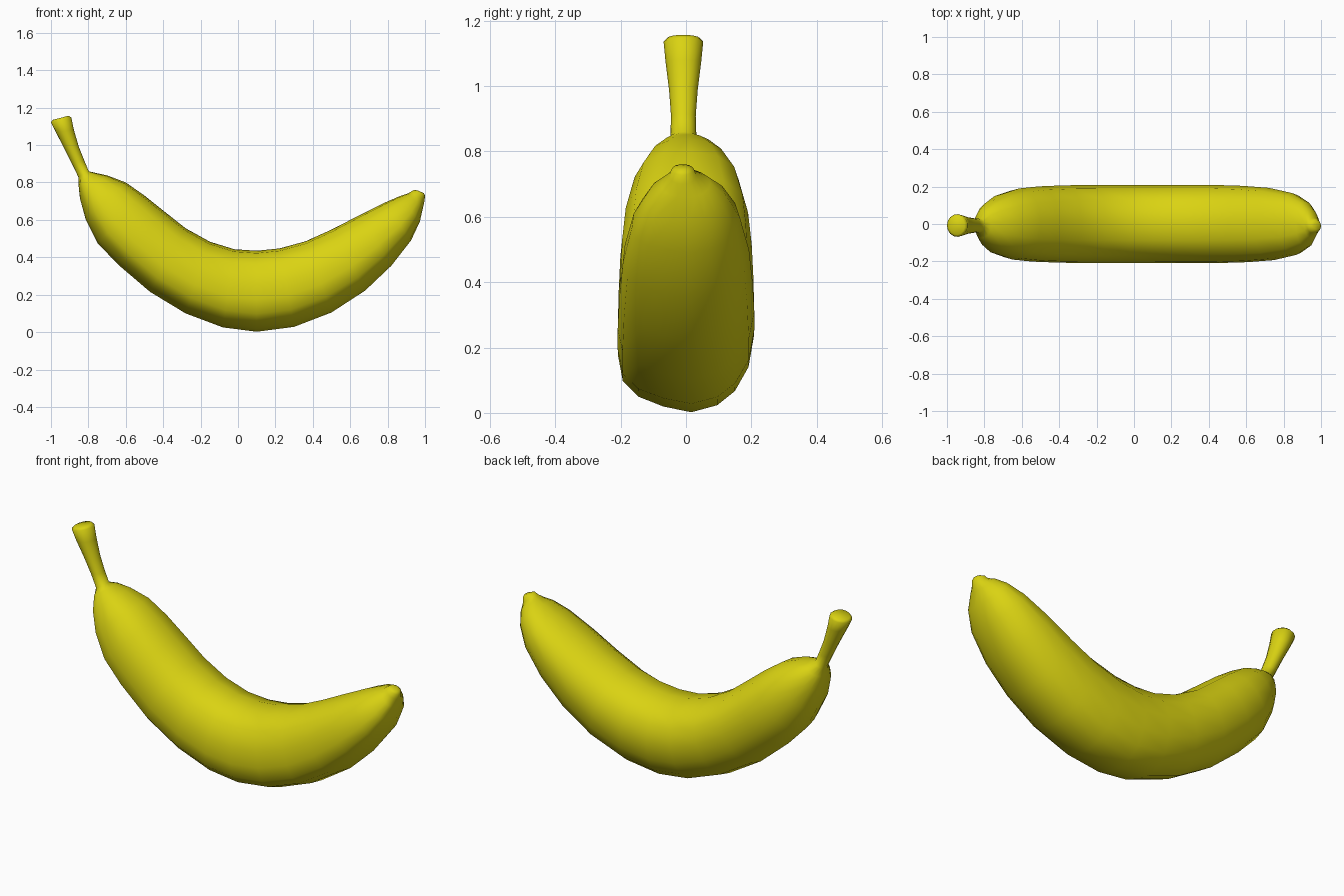
import bpy, bmesh, math
from mathutils import Vector

# Ridged skin section: (sideways -1..1, outer 0 to inner 1)
SKIN = [(.08, 0), (.46, .05), (.72, .15), (.92, .32), (1, .54), (.91, .76), (.6, .93), (.1, 1),
        (-.42, .97), (-.8, .83), (-.97, .6), (-1, .4), (-.93, .22), (-.7, .11), (-.33, .04)]
N = len(SKIN)
ROUND = [(math.sin(2 * math.pi * i / N), .5 - .5 * math.cos(2 * math.pi * i / N)) for i in range(N)]

# Stations: inner edge x, z, outer edge x, z, half width
STEM = [(-.905, 1.157, -.99, 1.135, .05), (-.89, 1.147, -1.0, 1.122, .061),
        (-.876, 1.08, -.975, 1.07, .055), (-.85, .99, -.93, .985, .044),
        (-.82, .915, -.888, .90, .038), (-.797, .86, -.854, .83, .04)]
BODY = [(-.765, .852, -.853, .79, .075), (-.70, .838, -.845, .715, .118), (-.60, .80, -.815, .605, .162),
        (-.50, .73, -.75, .475, .19), (-.40, .65, -.64, .36, .201), (-.28, .555, -.47, .215, .207),
        (-.15, .483, -.28, .10, .208), (-.02, .443, -.08, .025, .208), (.10, .435, .10, .002, .208),
        (.22, .447, .30, .028, .209), (.36, .485, .50, .105, .209), (.50, .548, .68, .222, .204),
        (.64, .62, .82, .355, .193), (.78, .69, .925, .49, .165), (.865, .727, .972, .59, .122),
        (.91, .742, .988, .66, .075)]
TIP = [(.925, .752, .997, .70, .042), (.942, .761, 1.0, .728, .034), (.962, .757, .994, .743, .018)]


def add_rings(bm, stations, section, y0):
    rings = []
    for ux, uz, lx, lz, w in stations:
        up, low = Vector((ux, y0, uz)), Vector((lx, y0, lz))
        rings.append([bm.verts.new(low.lerp(up, b) + Vector((0, a * w, 0))) for a, b in section])
    return rings


# Stem, body and blossom tip lofted as one continuous skin
bm = bmesh.new()
rings = (add_rings(bm, STEM, ROUND, -.008) + add_rings(bm, BODY, SKIN, 0)
         + add_rings(bm, TIP, ROUND, -.01))
for r, s in zip(rings, rings[1:]):
    for i in range(N):
        j = (i + 1) % N
        bm.faces.new((r[i], r[j], s[j], s[i]))
bm.faces.new(rings[0])
bm.faces.new(rings[-1])
bmesh.ops.recalc_face_normals(bm, faces=bm.faces)

mesh = bpy.data.meshes.new("banana")
bm.to_mesh(mesh)
bm.free()
banana = bpy.data.objects.new("banana", mesh)
bpy.context.collection.objects.link(banana)
mesh.shade_smooth()

# Yellow peel
peel = bpy.data.materials.new("yellow_peel")
peel.diffuse_color = (.70, .65, .006, 1)
mesh.materials.append(peel)
